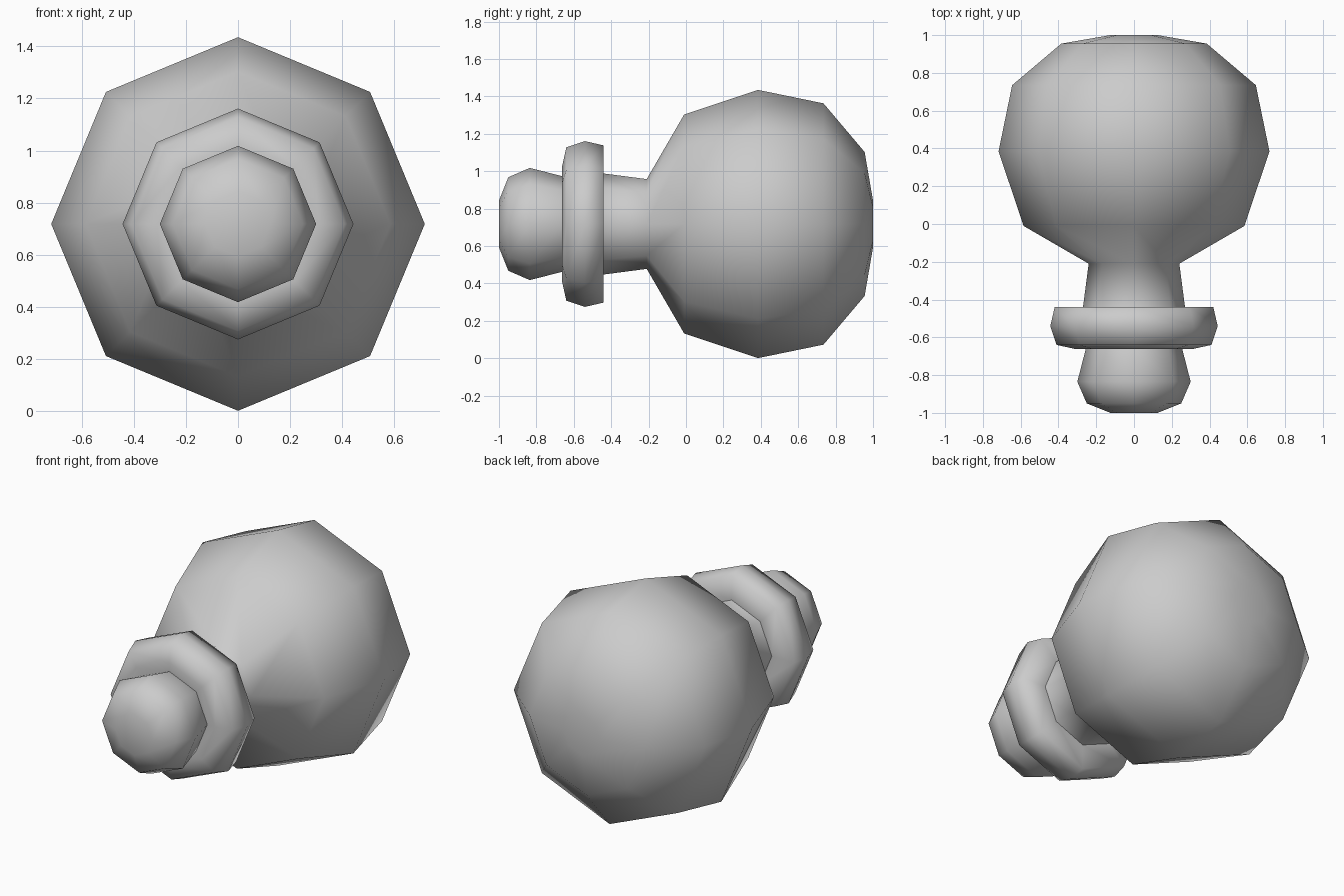
import bpy, bmesh, math

if "Cube" in bpy.data.objects:
    bpy.data.objects.remove(bpy.data.objects["Cube"])

SIDES, AXIS_Z = 8, 0.718


def lathe(name, profile, cap_front=False, cap_back=False):
    """Turn (y, radius) points, front to back, round the horizontal y axis."""
    bm = bmesh.new()
    rings = []
    for y, r in profile:
        rings.append([bm.verts.new((r * math.cos(t), y, AXIS_Z + r * math.sin(t)))
                      for t in (2 * math.pi * k / SIDES for k in range(SIDES))])
    for a, b in zip(rings, rings[1:]):
        for k in range(SIDES):
            n = (k + 1) % SIDES
            bm.faces.new((a[k], b[k], b[n], a[n]))
    if cap_front:
        bm.faces.new(rings[0])
    if cap_back:
        bm.faces.new(rings[-1][::-1])
    for f in bm.faces:
        f.smooth = True
    mesh = bpy.data.meshes.new(name)
    bm.to_mesh(mesh)
    bm.free()
    obj = bpy.data.objects.new(name, mesh)
    bpy.context.collection.objects.link(obj)
    return obj


# Small rounded knob at the front
lathe("front_knob", [(-1.0, 0.125), (-0.95, 0.25), (-0.835, 0.30), (-0.66, 0.255)],
      cap_front=True)

# Raised collar ring
lathe("collar", [(-0.66, 0.255), (-0.662, 0.31), (-0.64, 0.41), (-0.54, 0.443),
                 (-0.44, 0.42), (-0.44, 0.27)])

# Neck flaring into the large bulb
lathe("neck_and_bulb", [(-0.44, 0.27), (-0.21, 0.24), (-0.01, 0.585), (0.385, 0.717),
                        (0.735, 0.645), (0.955, 0.385), (1.0, 0.125)],
      cap_back=True)
